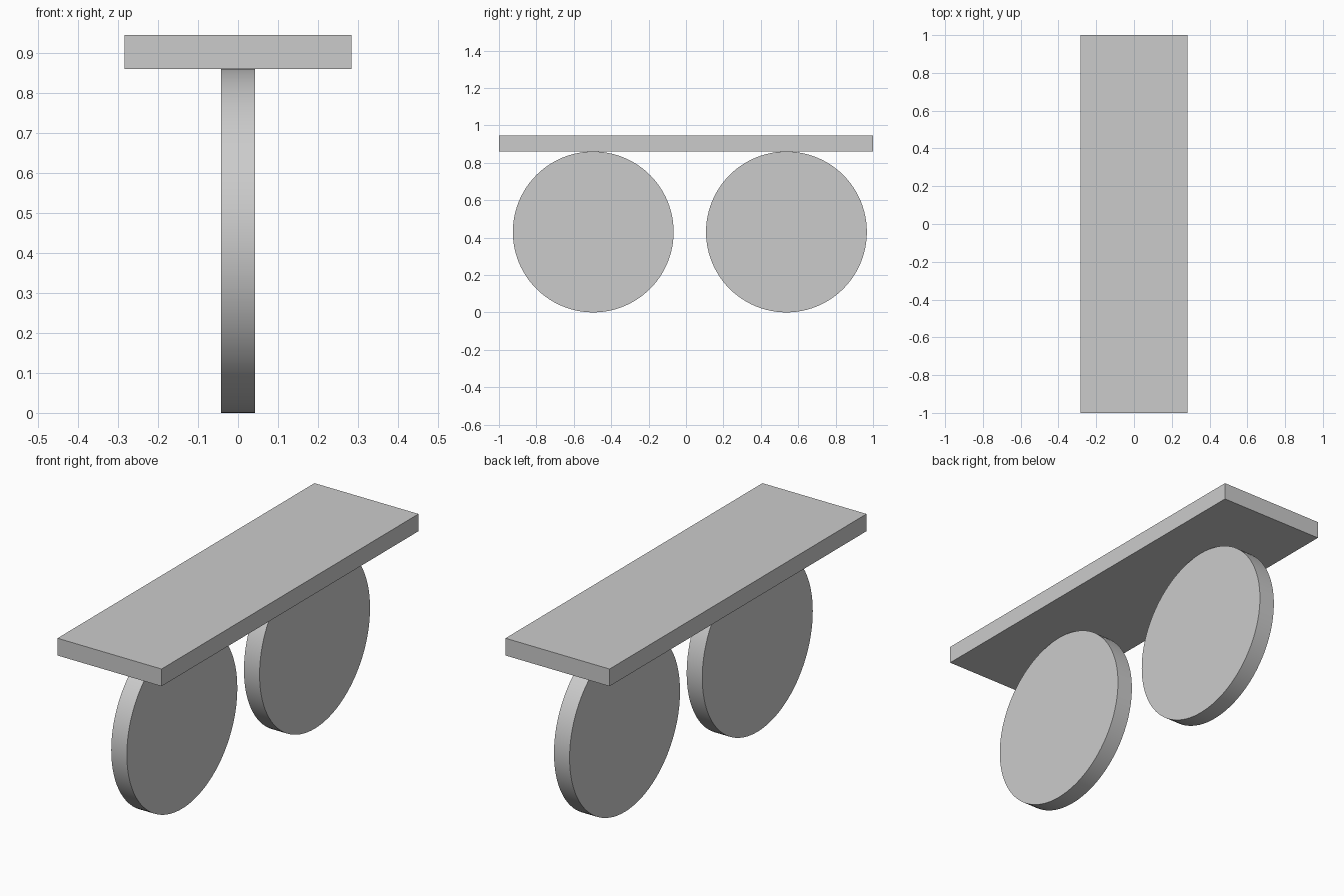
import bpy
from math import radians

if "Cube" in bpy.data.objects:
    bpy.data.objects.remove(bpy.data.objects["Cube"])

R = 0.43          # disc radius
THICK = 0.085     # disc and plank thickness


def disc(name, y):
    # upright round leg, axis along x
    bpy.ops.mesh.primitive_cylinder_add(vertices=96, radius=R, depth=THICK,
                                        location=(0, y, R),
                                        rotation=(0, radians(90), 0))
    ob = bpy.context.object
    ob.name = name
    bpy.ops.object.shade_smooth_by_angle(angle=radians(30))


# two disc legs, slightly off-centre along the plank
disc("front_disc_leg", -0.496)
disc("back_disc_leg", 0.537)

# flat plank resting on the discs
bpy.ops.mesh.primitive_cube_add(size=1, location=(0, 0, 2 * R + THICK / 2))
plank = bpy.context.object
plank.name = "plank_top"
plank.scale = (0.567, 2.0, THICK)
bpy.ops.object.transform_apply(location=False, rotation=False, scale=True)
